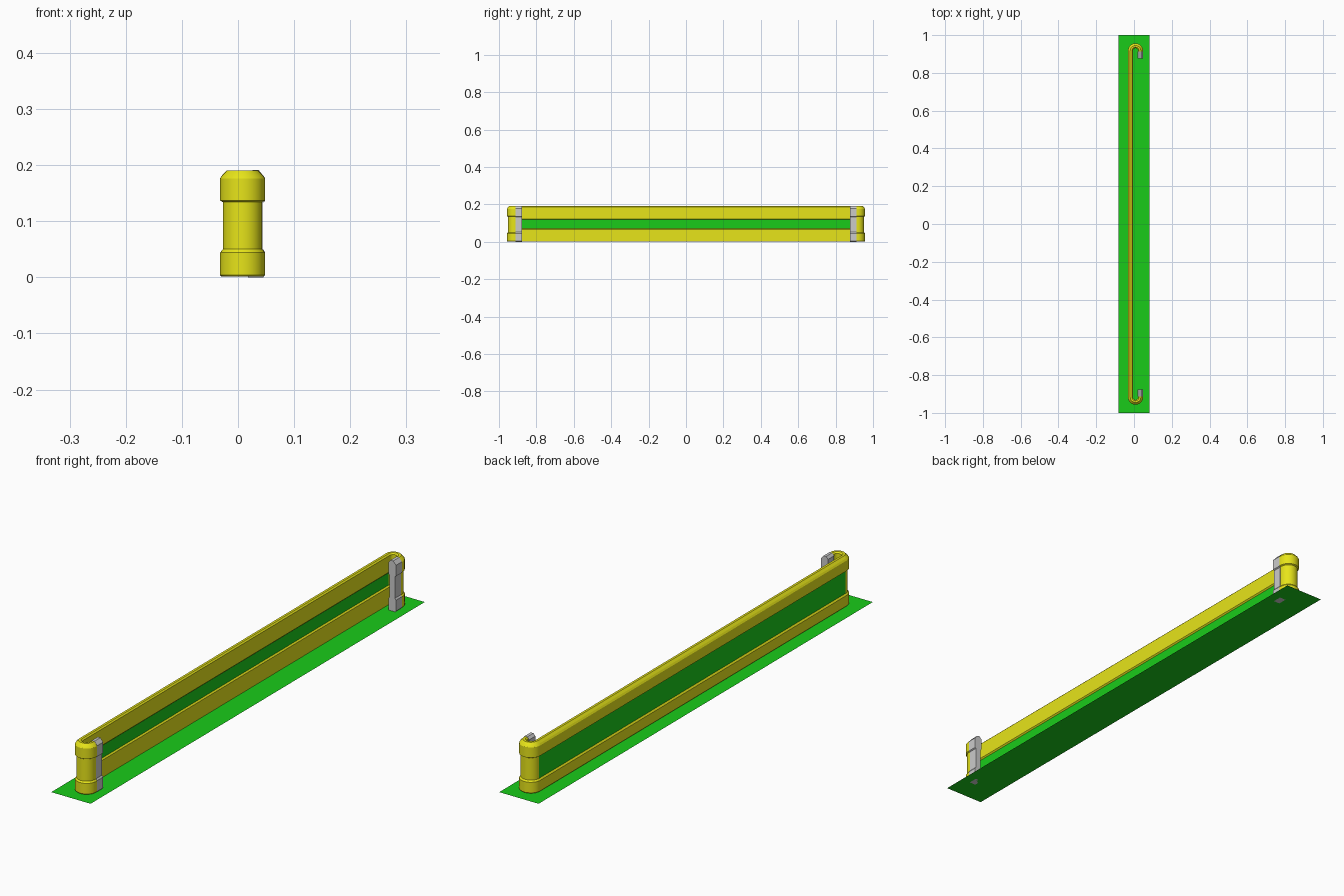
import bpy, bmesh, math

if "Cube" in bpy.data.objects:
    bpy.data.objects.remove(bpy.data.objects["Cube"])

CX, CY = 0.008, 0.917          # centre of the rounded end turns


def material(name, rgb):
    m = bpy.data.materials.new(name)
    m.diffuse_color = (*rgb, 1)
    m.use_nodes = True
    m.node_tree.nodes["Principled BSDF"].inputs["Base Color"].default_value = m.diffuse_color
    return m


yellow = material("yellow", (0.80, 0.78, 0.01))
green = material("green", (0.01, 0.60, 0.01))

# Barrier cross-section: (distance from turn centre, height), outer side then inner
PROFILE = [(0.037, 0.001), (0.040, 0.004), (0.040, 0.044), (0.035, 0.050),
           (0.035, 0.134), (0.040, 0.137), (0.040, 0.176), (0.036, 0.182), (0.028, 0.190),
           (0.019, 0.190), (0.014, 0.185), (0.014, 0.123), (0.019, 0.118),
           (0.019, 0.071), (0.014, 0.066), (0.014, 0.001)]
PANELS = (3, 12)               # profile edges forming the recessed panels


def sweep(name, stations, profile, mats=(), panel_mat=0):
    """Sweep the profile along stations of (centre x, centre y, direction angle)."""
    bm = bmesh.new()
    rings = [[bm.verts.new((x + r * math.cos(a), y + r * math.sin(a), z))
              for r, z in profile] for x, y, a in stations]
    n = len(profile)
    for r0, r1 in zip(rings, rings[1:]):
        for i in range(n):
            j = (i + 1) % n
            f = bm.faces.new((r0[i], r0[j], r1[j], r1[i]))
            f.material_index = panel_mat if i in PANELS else 0
    bm.faces.new(rings[0])
    bm.faces.new(rings[-1][::-1])
    bmesh.ops.recalc_face_normals(bm, faces=bm.faces)
    mesh = bpy.data.meshes.new(name)
    bm.to_mesh(mesh)
    bm.free()
    for m in mats:
        mesh.materials.append(m)
    ob = bpy.data.objects.new(name, mesh)
    bpy.context.collection.objects.link(ob)
    return ob


def smooth(ob):
    bpy.ops.object.select_all(action='DESELECT')
    ob.select_set(True)
    bpy.context.view_layer.objects.active = ob
    bpy.ops.object.shade_smooth_by_angle(angle=math.radians(25))


# Long straight wall with green panels
sweep("barrier_wall", [(CX, -CY, math.pi), (CX, CY, math.pi)],
      PROFILE, (yellow, green), 1)

# Grey end posts use a slightly swollen section
post_profile = [(0.037, 0), (0.0405, 0.004), (0.0405, 0.045), (0.036, 0.051),
                (0.036, 0.133), (0.0405, 0.136), (0.0405, 0.177), (0.029, 0.191),
                (0.018, 0.191), (0.010, 0.182), (0.010, 0.137), (0.013, 0.133),
                (0.013, 0.051), (0.010, 0.046), (0.010, 0)]

for side, label in ((-1, "front"), (1, "back")):
    # Rounded hook at the end of the wall
    turn = [(CX, side * CY, math.pi - side * math.pi * k / 20) for k in range(21)]
    turn.append((CX, side * 0.908, 0))
    smooth(sweep(label + "_turn", turn, PROFILE, (yellow,)))
    # Post closing the hook
    sweep(label + "_post", [(CX, side * 0.912, 0), (CX, side * 0.876, 0)], post_profile)

# Flat ground strip
bpy.ops.mesh.primitive_plane_add(size=1)
strip = bpy.context.object
strip.name = "ground_strip"
strip.scale = (0.165, 2, 1)
strip.data.materials.append(green)
